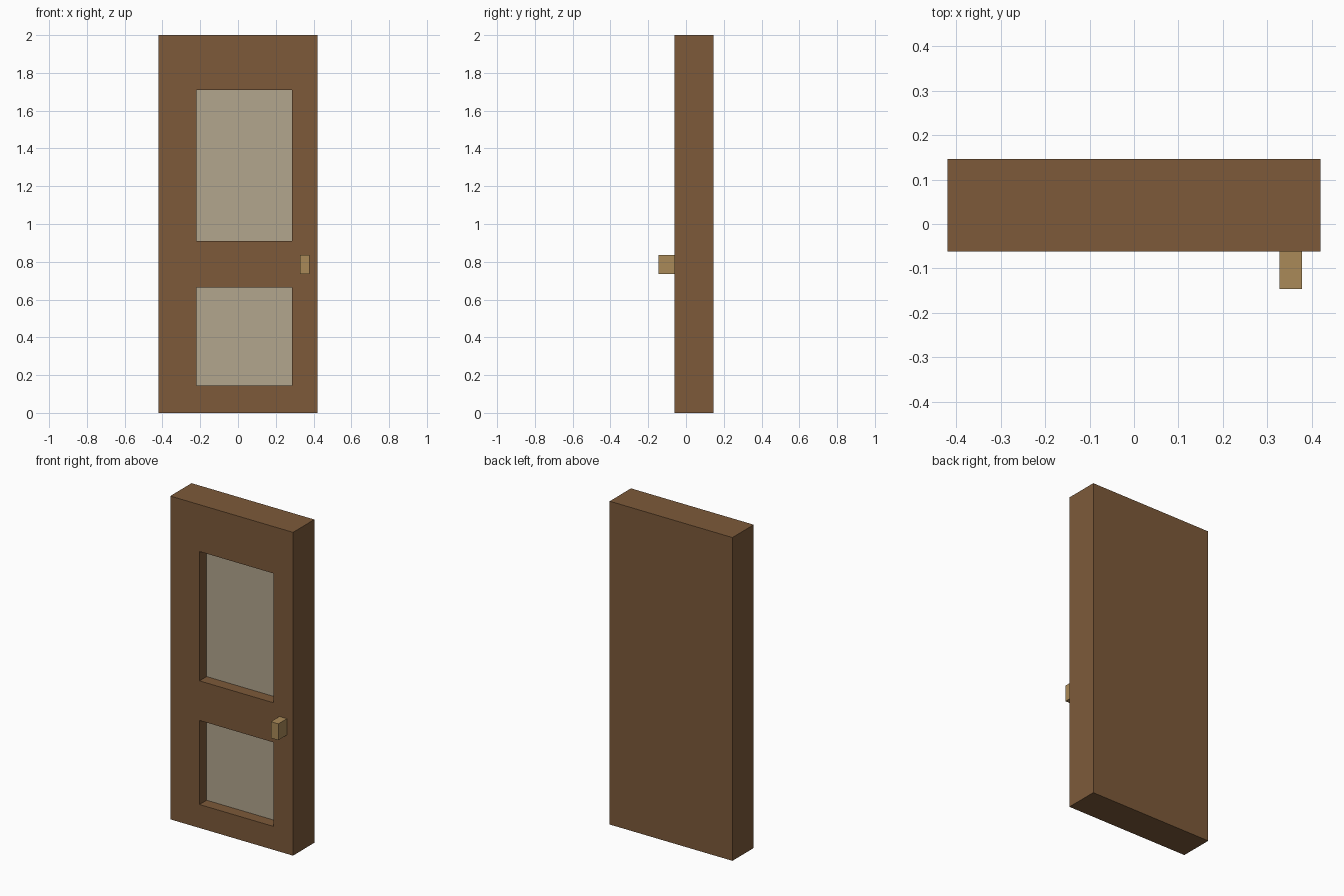
import bpy
import bmesh
from mathutils import Vector

old = bpy.data.objects.get("Cube")
if old:
    bpy.data.objects.remove(old, do_unlink=True)


def material(name, color):
    mat = bpy.data.materials.new(name)
    mat.use_nodes = True
    mat.diffuse_color = (*color, 1)
    mat.node_tree.nodes["Principled BSDF"].inputs["Base Color"].default_value = (*color, 1)
    return mat


def box_mesh(low, high):
    low, high = Vector(low), Vector(high)
    bm = bmesh.new()
    bmesh.ops.create_cube(bm, size=1)
    bmesh.ops.scale(bm, vec=high - low, verts=bm.verts)
    bmesh.ops.translate(bm, vec=(low + high) / 2, verts=bm.verts)
    return bm


def finish(bm, name, *mats):
    mesh = bpy.data.meshes.new(name)
    bm.to_mesh(mesh)
    bm.free()
    for mat in mats:
        mesh.materials.append(mat)
    obj = bpy.data.objects.new(name, mesh)
    bpy.context.collection.objects.link(obj)
    return obj


wood = material("brown wood", (0.205, 0.102, 0.042))
pane = material("pale beige pane", (0.445, 0.381, 0.270))
brass = material("dull brass", (0.402, 0.254, 0.098))

FRONT, BACK, RECESS = -0.062, 0.146, 0.07
LEFT_EDGE, RIGHT_EDGE = -0.22, 0.285
PANELS = [(0.145, 0.665), (0.91, 1.71)]

# Door slab, cut along the panel edges
bm = box_mesh((-0.42, FRONT, 0), (0.42, BACK, 2))
cuts = [((x, 0, 0), (1, 0, 0)) for x in (LEFT_EDGE, RIGHT_EDGE)]
cuts += [((0, 0, z), (0, 0, 1)) for pair in PANELS for z in pair]
for point, normal in cuts:
    bmesh.ops.bisect_plane(bm, geom=bm.verts[:] + bm.edges[:] + bm.faces[:],
                           plane_co=point, plane_no=normal)

# Two panels sunk into the front
sunk = []
for face in bm.faces:
    c = face.calc_center_median()
    if (face.normal.y < -0.9 and LEFT_EDGE < c.x < RIGHT_EDGE
            and any(low < c.z < high for low, high in PANELS)):
        sunk.append(face)
for face in sunk:
    new = bmesh.ops.extrude_discrete_faces(bm, faces=[face])["faces"][0]
    new.material_index = 1
    bmesh.ops.translate(bm, vec=(0, RECESS, 0), verts=new.verts)
bmesh.ops.recalc_face_normals(bm, faces=bm.faces)
finish(bm, "door", wood, pane)

# Block handle on the front
finish(box_mesh((0.327, -0.146, 0.735), (0.378, FRONT, 0.836)), "handle", brass)
